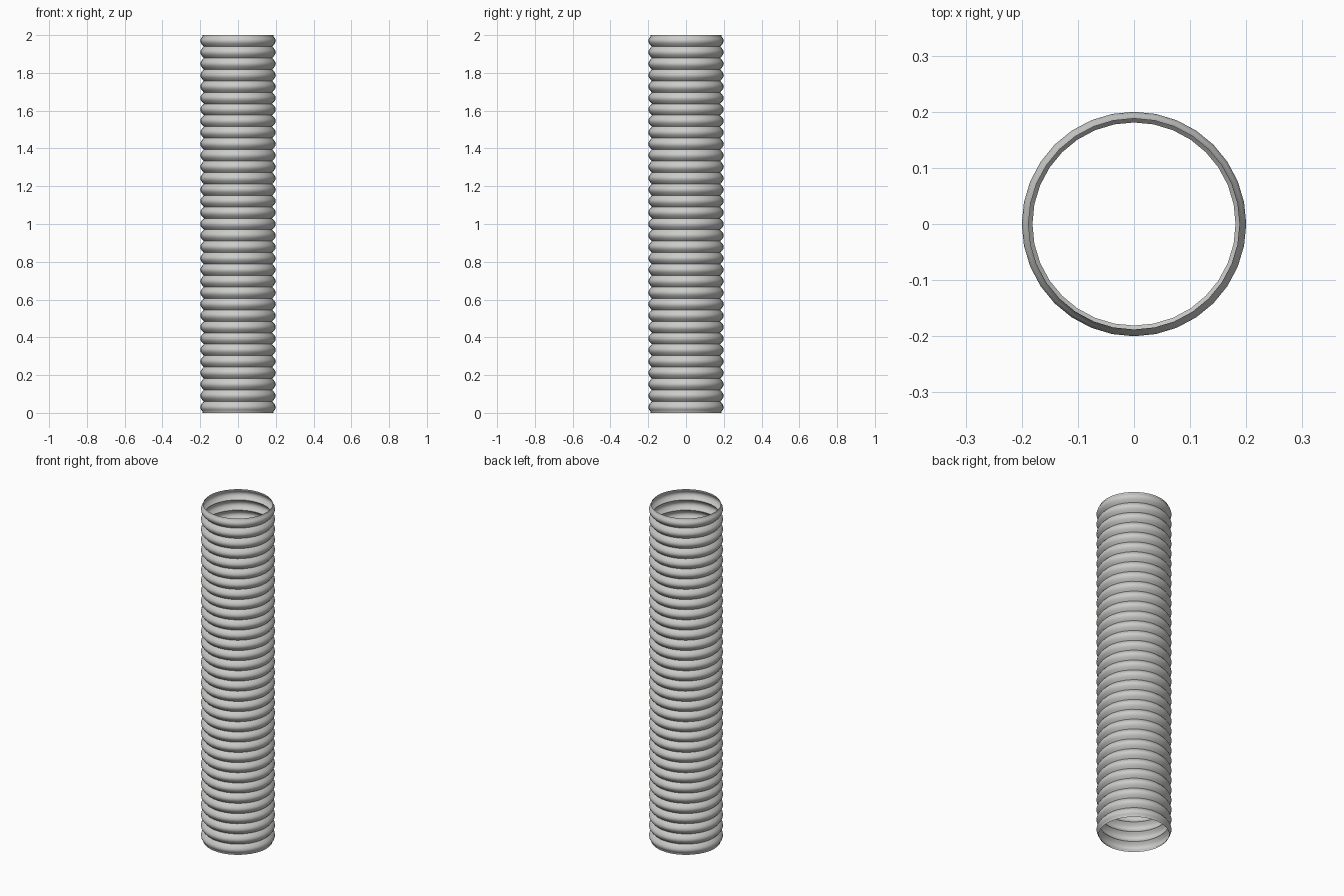
import bpy
import bmesh
import math

if "Cube" in bpy.data.objects:
    bpy.data.objects.remove(bpy.data.objects["Cube"], do_unlink=True)

HEIGHT, RIBS, SIDES, STEPS = 2.0, 33, 32, 8
VALLEY, CREST, RIM = 0.181, 0.2, 0.188

grey = bpy.data.materials.new("light grey")
grey.use_nodes = True
colour = (0.6, 0.6, 0.59, 1)
grey.diffuse_color = colour
grey.node_tree.nodes["Principled BSDF"].inputs["Base Color"].default_value = colour

# Wavy wall profile: round ribs with narrow valleys, open at both ends
pitch = HEIGHT / RIBS
profile = []
for i in range(RIBS * STEPS + 1):
    wave = abs(math.sin(math.pi * i / STEPS))
    profile.append((VALLEY + (CREST - VALLEY) * wave, i * pitch / STEPS))
profile[0] = (RIM, 0)
profile[-1] = (RIM, HEIGHT)

# Revolve the profile into the corrugated pipe
bm = bmesh.new()
rings = []
for radius, z in profile:
    ring = []
    for s in range(SIDES):
        a = math.tau * s / SIDES
        ring.append(bm.verts.new((radius * math.cos(a), radius * math.sin(a), z)))
    rings.append(ring)
for low, high in zip(rings, rings[1:]):
    for s in range(SIDES):
        t = (s + 1) % SIDES
        bm.faces.new((low[s], low[t], high[t], high[s]))

mesh = bpy.data.meshes.new("corrugated_pipe")
bm.to_mesh(mesh)
bm.free()
mesh.materials.append(grey)
pipe = bpy.data.objects.new("corrugated_pipe", mesh)
bpy.context.collection.objects.link(pipe)

bpy.context.view_layer.objects.active = pipe
pipe.select_set(True)
bpy.ops.object.shade_smooth_by_angle(angle=math.radians(40))
